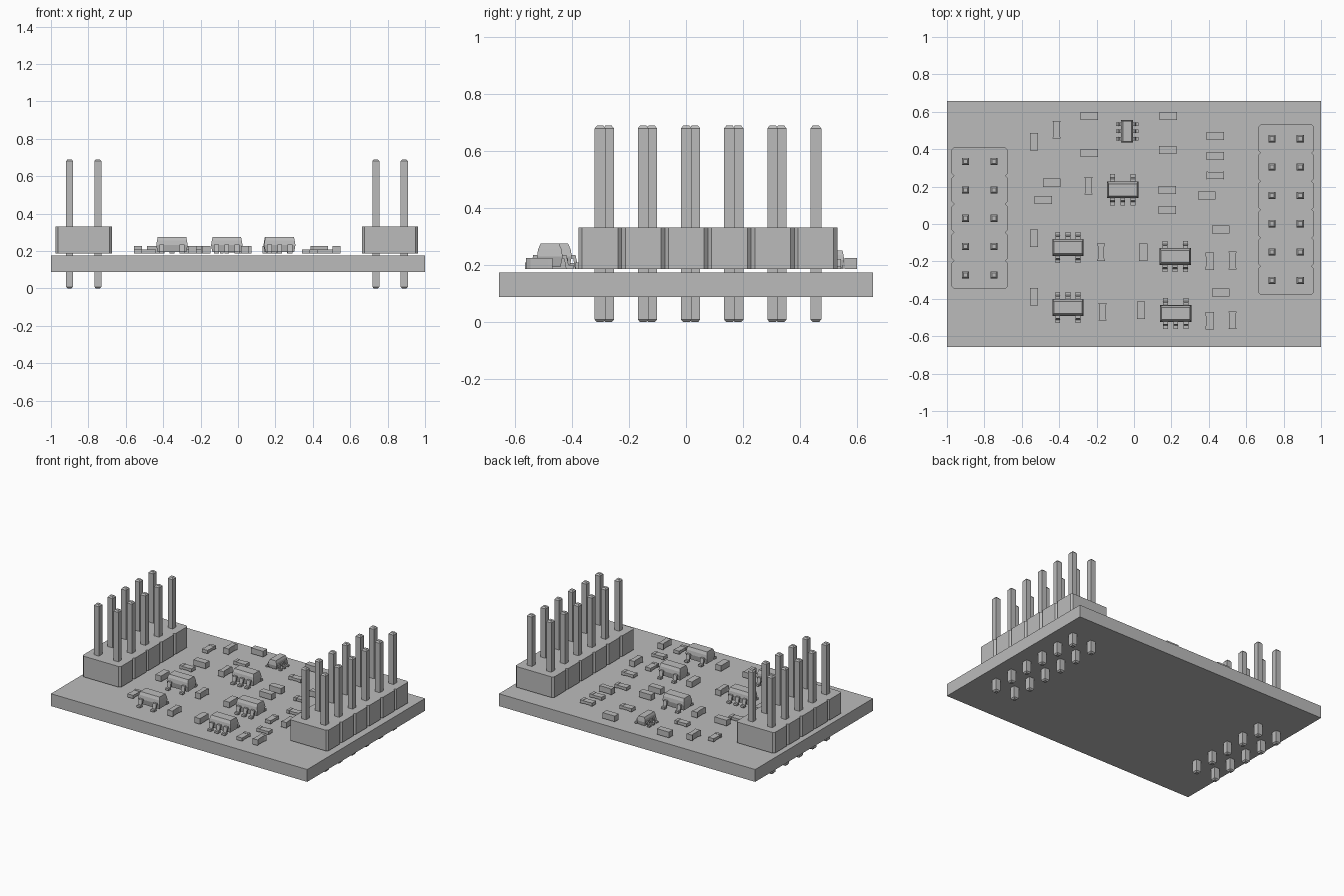
import bpy, bmesh
from math import pi

if "Cube" in bpy.data.objects:
    bpy.data.objects.remove(bpy.data.objects["Cube"], do_unlink=True)

grey = bpy.data.materials.new("plain grey")
grey.use_nodes = True
grey.diffuse_color = (0.5, 0.5, 0.5, 1)
grey.node_tree.nodes["Principled BSDF"].inputs["Base Color"].default_value = grey.diffuse_color

BOARD_BOTTOM, BOARD_TOP, SEAT = 0.088, 0.175, 0.186
PITCH = 0.1515


def add_loft(bm, rings):
    """Bridge matching rings of 3D points and cap both ends."""
    loops = [[bm.verts.new(p) for p in ring] for ring in rings]
    n = len(loops[0])
    for low, high in zip(loops, loops[1:]):
        for i in range(n):
            j = (i + 1) % n
            bm.faces.new((low[i], low[j], high[j], high[i]))
    bm.faces.new(loops[0][::-1])
    bm.faces.new(loops[-1])


def rect(hx, hy, z, cx=0, cy=0):
    return [(cx + sx * hx, cy + sy * hy, z)
            for sx, sy in ((-1, -1), (1, -1), (1, 1), (-1, 1))]


def mesh_of(name, lofts):
    """Make one mesh from a list of lofts, each a list of rings."""
    bm = bmesh.new()
    for rings in lofts:
        add_loft(bm, rings)
    bmesh.ops.recalc_face_normals(bm, faces=bm.faces)
    mesh = bpy.data.meshes.new(name)
    bm.to_mesh(mesh)
    bm.free()
    mesh.materials.append(grey)
    return mesh


def place(name, mesh, x=0, y=0, z=0, turn=0, scale=1):
    ob = bpy.data.objects.new(name, mesh)
    ob.location = (x, y, z)
    ob.rotation_euler.z = turn
    ob.scale = (scale,) * 3
    bpy.context.collection.objects.link(ob)


# Circuit board
place("board", mesh_of("board", [[rect(1, 0.657, BOARD_BOTTOM), rect(1, 0.657, BOARD_TOP)]]))

# Square pin with tapered ends
PIN, TIP = 0.019, 0.011
pin_mesh = mesh_of("pin", [[rect(TIP, TIP, 0), rect(PIN, PIN, 0.009),
                            rect(PIN, PIN, 0.68), rect(TIP, TIP, 0.69)]])


# Pin headers: notched housing with two columns of pins
def header(name, x, y, count):
    half, c = 0.15, 0.013
    side = []
    for i in range(count):
        y0 = (i - count / 2) * PITCH
        side += [(half - c, y0), (half, y0 + c), (half, y0 + PITCH - c)]
    side.append((half - c, count / 2 * PITCH))
    outline = side + [(-px, -py) for px, py in side]
    rings = [[(px, py, z) for px, py in outline] for z in (SEAT, 0.332)]
    place(name + "_housing", mesh_of(name, [rings]), x, y)
    for i in range(count):
        for s in (-1, 1):
            place(name + "_pin", pin_mesh, x + s * PITCH / 2,
                  y + (i - (count - 1) / 2) * PITCH)


header("right_header", -0.825, 0.031, 5)
header("left_header", 0.813, 0.077, 6)

# Small chips: drafted body with bent leads
body_mesh = mesh_of("chip_body", [[rect(0.077, 0.038, 0.008), rect(0.084, 0.045, 0.045),
                                   rect(0.08, 0.041, 0.07), rect(0.076, 0.032, 0.09)]])
LEAD = [(0.035, 0.05), (0.058, 0.05), (0.066, 0.014), (0.083, 0.014),
        (0.083, 0), (0.057, 0), (0.05, 0.037), (0.035, 0.037)]


def chip(x, y, back, front, turn=0, scale=1):
    place("chip_body", body_mesh, x, y, SEAT, turn, scale)
    lofts = []
    for sign, slots in ((1, back), (-1, front)):
        for slot in slots:
            cx = slot * 0.0545
            lofts.append([[(cx + w, sign * u, v) for u, v in LEAD] for w in (-0.013, 0.013)])
    place("chip_leads", mesh_of("chip_leads", lofts), x, y, SEAT, turn, scale)


TWO, THREE = (-1, 1), (-1, 0, 1)
chip(-0.06, 0.183, TWO, THREE)
chip(-0.353, -0.126, THREE, TWO)
chip(0.22, -0.174, TWO, THREE)
chip(-0.353, -0.446, THREE, TWO)
chip(0.223, -0.478, TWO, THREE)
chip(-0.037, 0.495, THREE, THREE, pi / 2, 0.72)

# Two-terminal parts: flat resistors, block capacitors, waisted capacitors
L, W, T = 0.047, 0.022, 0.04
resistor = mesh_of("resistor", [
    [rect(0.03, W - 0.001, 0.002), rect(0.03, W - 0.001, 0.021)],
    *[[rect(0.01, W, z, s * 0.037) for z in (0, 0.023)] for s in (-1, 1)]])
block = mesh_of("block", [[rect(L, W, 0), rect(L, W, T)]])
half_waist = [(-L, -W), (-0.03, -0.016), (0.03, -0.016), (L, -W)]
waist_outline = half_waist + [(-x, -y) for x, y in half_waist]
waisted = mesh_of("waisted", [[[(x, y, z) for x, y in waist_outline] for z in (0, T)]])

layout = [
    ("resistor", resistor, 0, [
        (-0.24, 0.38), (0.18, 0.395), (0.435, 0.47), (0.435, 0.363), (0.39, 0.152),
        (-0.485, 0.128), (0.463, -0.03), (0.463, -0.366)]),
    ("resistor", resistor, pi / 2, [
        (-0.535, 0.44), (0.405, -0.2), (-0.535, -0.39), (0.405, -0.518)]),
    ("capacitor", block, 0, [
        (-0.24, 0.578), (0.183, 0.578), (-0.44, 0.22), (0.177, 0.182), (0.177, 0.075)]),
    ("capacitor", block, pi / 2, [(-0.535, -0.077), (0.05, -0.152), (0.038, -0.462)]),
    ("waisted_capacitor", waisted, 0, [(0.435, 0.26)]),
    ("waisted_capacitor", waisted, pi / 2, [
        (-0.414, 0.505), (-0.243, 0.205), (-0.176, -0.152),
        (0.527, -0.195), (-0.168, -0.47), (0.527, -0.515)]),
]
for name, mesh, turn, spots in layout:
    for x, y in spots:
        place(name, mesh, x, y, SEAT, turn)
